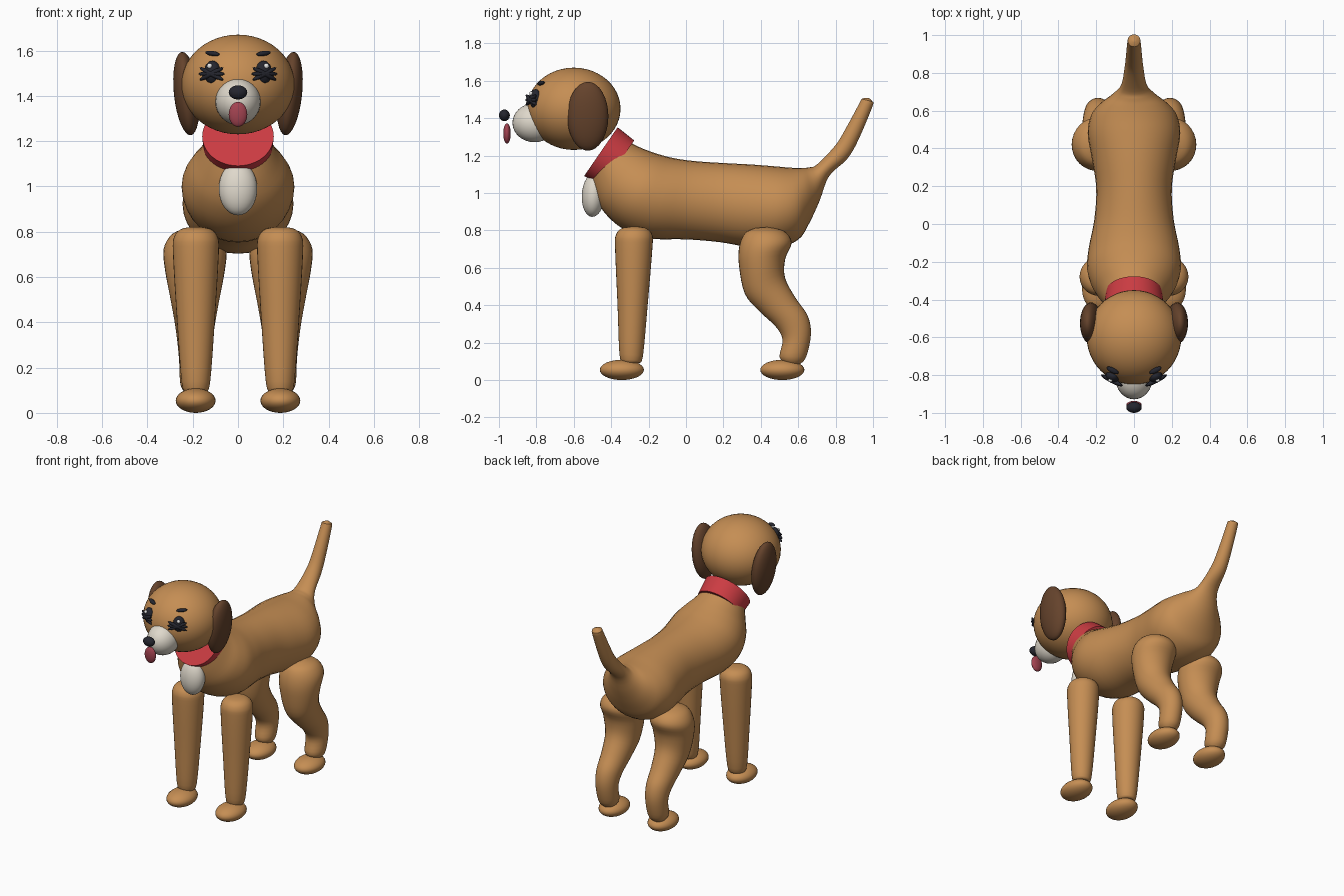
import bpy, bmesh, math
from mathutils import Matrix, Vector, Euler


def material(name, rgb):
    m = bpy.data.materials.new(name)
    m.diffuse_color = (*rgb, 1)
    return m


TAN = material("tan fur", (0.56, 0.27, 0.088))
BROWN = material("dark brown fur", (0.13, 0.056, 0.025))
CREAM = material("cream fur", (0.74, 0.69, 0.60))
RED = material("red collar", (0.60, 0.045, 0.055))
BLACK = material("near black", (0.018, 0.019, 0.028))
PINK = material("tongue pink", (0.36, 0.055, 0.08))
WHITE = material("eye highlight", (0.9, 0.9, 0.9))


def finish(bm, name, mat):
    bmesh.ops.recalc_face_normals(bm, faces=bm.faces)
    me = bpy.data.meshes.new(name)
    bm.to_mesh(me)
    bm.free()
    ob = bpy.data.objects.new(name, me)
    bpy.context.collection.objects.link(ob)
    me.materials.append(mat)
    bpy.ops.object.select_all(action='DESELECT')
    ob.select_set(True)
    bpy.context.view_layer.objects.active = ob
    bpy.ops.object.shade_smooth_by_angle(angle=math.radians(50))
    return ob


def ellipsoid(name, mat, loc, radii, rot=(0, 0, 0), seg=32):
    bm = bmesh.new()
    e = Euler([math.radians(a) for a in rot])
    bmesh.ops.create_uvsphere(bm, u_segments=seg, v_segments=seg // 2, radius=1,
                              matrix=Matrix.LocRotScale(Vector(loc), e, Vector(radii)))
    return finish(bm, name, mat)


def spline(p0, p1, p2, p3, t):
    return 0.5 * (2 * p1 + (p2 - p0) * t + (2 * p0 - 5 * p1 + 4 * p2 - p3) * t * t
                  + (3 * p1 - p0 - 3 * p2 + p3) * t ** 3)


def loft(name, mat, sections, x=0, steps=4, seg=32):
    """Smooth tube; each section is (y, z) of both outline sides and a half width."""
    n = len(sections)
    rows = []
    for i in range(n - 1):
        q = [sections[min(max(i + k, 0), n - 1)] for k in (-1, 0, 1, 2)]
        for s in range(steps):
            rows.append([spline(*c, s / steps) for c in zip(*q)])
    rows.append(sections[-1])
    bm = bmesh.new()
    rings = []
    for ay, az, by, bz, w in rows:
        ring = []
        for k in range(seg):
            a = 2 * math.pi * k / seg
            c, s = math.cos(a), math.sin(a)
            ring.append(bm.verts.new((x + w * s, (ay + by) / 2 + (ay - by) / 2 * c,
                                      (az + bz) / 2 + (az - bz) / 2 * c)))
        rings.append(ring)
    for r0, r1 in zip(rings, rings[1:]):
        for k in range(seg):
            j = (k + 1) % seg
            bm.faces.new((r0[k], r0[j], r1[j], r1[k]))
    bm.faces.new(rings[0])
    bm.faces.new(rings[-1])
    return finish(bm, name, mat)


# Torso running from the neck into the tail
loft("body_and_tail", TAN, [
    (-0.36, 1.30, -0.51, 1.11, 0.13),
    (-0.26, 1.25, -0.49, 1.00, 0.175),
    (-0.20, 1.225, -0.44, 0.90, 0.22),
    (-0.14, 1.205, -0.34, 0.81, 0.248),
    (-0.06, 1.185, -0.20, 0.757, 0.24),
    (0.05, 1.17, 0.00, 0.752, 0.21),
    (0.20, 1.16, 0.18, 0.737, 0.20),
    (0.35, 1.152, 0.33, 0.712, 0.222),
    (0.48, 1.142, 0.48, 0.705, 0.245),
    (0.56, 1.135, 0.60, 0.75, 0.225),
    (0.62, 1.134, 0.66, 0.84, 0.175),
    (0.66, 1.137, 0.715, 0.96, 0.11),
    (0.70, 1.152, 0.765, 1.09, 0.068),
    (0.795, 1.25, 0.86, 1.18, 0.05),
    (0.85, 1.337, 0.92, 1.28, 0.043),
    (0.93, 1.485, 0.998, 1.465, 0.035),
    (0.94, 1.503, 0.997, 1.488, 0.029),
    (0.965, 1.509, 0.98, 1.506, 0.008)])

# Collar: short tilted band around the neck
top, bottom = Vector((0, -0.455, 1.221)), Vector((0, -0.362, 1.157))
axis = top - bottom
bm = bmesh.new()
bmesh.ops.create_cone(bm, cap_ends=True, segments=48, radius1=0.150, radius2=0.158,
                      depth=axis.length,
                      matrix=Matrix.Translation((top + bottom) / 2)
                      @ axis.to_track_quat('Z', 'Y').to_matrix().to_4x4())
finish(bm, "collar", RED)

# Chest patch, head and muzzle
ellipsoid("chest_patch", CREAM, (0, -0.495, 0.99), (0.085, 0.062, 0.118), (-4, 0, 0))
ellipsoid("head", TAN, (0, -0.60, 1.45), (0.25, 0.25, 0.22), seg=48)
ellipsoid("muzzle", CREAM, (0, -0.81, 1.375), (0.10, 0.118, 0.104))
ellipsoid("nose", BLACK, (0, -0.971, 1.415), (0.041, 0.029, 0.031))
ellipsoid("tongue", PINK, (0, -0.957, 1.318), (0.041, 0.02, 0.055))

for side, s in (("left", 1), ("right", -1)):
    # Ears, brows and eyes
    ellipsoid(side + "_ear", BROWN, (0.228 * s, -0.525, 1.41),
              (0.055, 0.11, 0.185), (0, 6 * s, 0))
    ellipsoid(side + "_brow", BLACK, (0.113 * s, -0.775, 1.587),
              (0.036, 0.014, 0.011), (0, -8 * s, 27 * s), 16)
    ellipsoid(side + "_eye", BLACK, (0.113 * s, -0.805, 1.503),
              (0.038, 0.032, 0.052), (0, 0, 27 * s), 24)
    ellipsoid(side + "_eye_highlight", WHITE, (0.125 * s, -0.828, 1.532),
              (0.012, 0.010, 0.012), seg=12)
    # Lashes: crossed slivers lying over each eye
    for i, tilt in enumerate((-25, 0, 25)):
        ellipsoid(f"{side}_lash_{i}", BLACK, (0.117 * s, -0.828, 1.497),
                  (0.066, 0.014, 0.012), (0, tilt, 27 * s), 12)

    # Front leg and paw
    loft(side + "_front_leg", TAN, [
        (-0.30, 0.82, -0.25, 0.82, 0.025),
        (-0.345, 0.81, -0.21, 0.81, 0.068),
        (-0.375, 0.775, -0.18, 0.775, 0.097),
        (-0.379, 0.70, -0.18, 0.70, 0.101),
        (-0.366, 0.40, -0.205, 0.40, 0.083),
        (-0.356, 0.14, -0.23, 0.13, 0.063),
        (-0.34, 0.09, -0.25, 0.09, 0.045)], 0.186 * s)
    ellipsoid(side + "_front_paw", TAN, (0.187 * s, -0.343, 0.054),
              (0.088, 0.118, 0.054))

    # Hind leg and paw
    loft(side + "_hind_leg", TAN, [
        (0.37, 0.812, 0.44, 0.818, 0.035),
        (0.315, 0.785, 0.525, 0.795, 0.10),
        (0.285, 0.715, 0.565, 0.735, 0.138),
        (0.283, 0.615, 0.530, 0.645, 0.132),
        (0.315, 0.46, 0.53, 0.545, 0.108),
        (0.395, 0.365, 0.585, 0.44, 0.09),
        (0.48, 0.285, 0.65, 0.345, 0.078),
        (0.516, 0.215, 0.668, 0.245, 0.07),
        (0.50, 0.125, 0.643, 0.125, 0.064),
        (0.53, 0.085, 0.61, 0.085, 0.04)], 0.19 * s)
    ellipsoid(side + "_hind_paw", TAN, (0.187 * s, 0.515, 0.054),
              (0.088, 0.118, 0.054))
